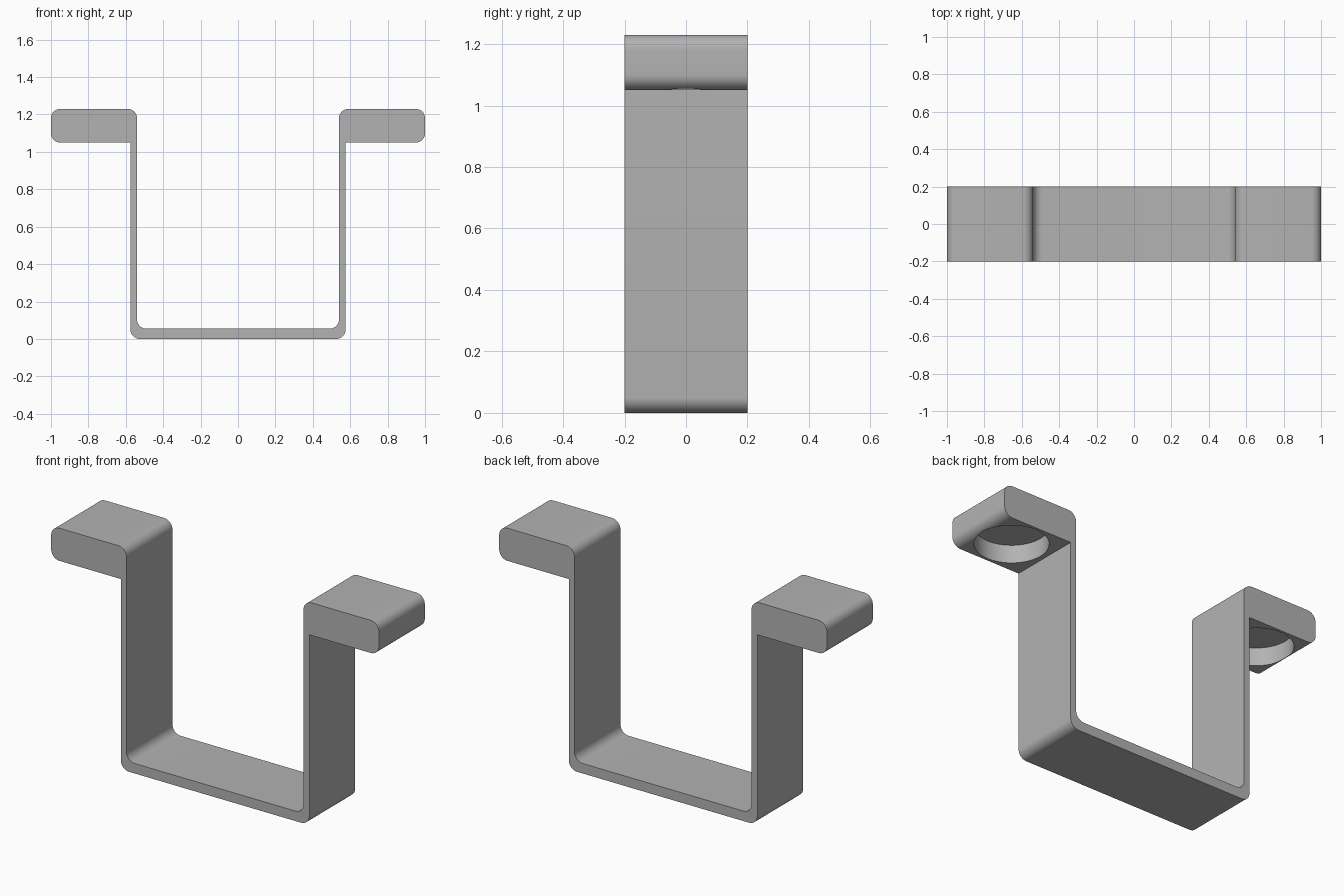
import bpy, bmesh, math
from mathutils import Vector

if "Cube" in bpy.data.objects:
    bpy.data.objects.remove(bpy.data.objects["Cube"], do_unlink=True)

DEPTH = 0.4
LEG_IN, LEG_OUT = 0.54, 0.575
PAD_LOW, PAD_TOP = 1.05, 1.23
FILLET = 0.05
HOLE_R, HOLE_DEPTH = 0.185, 0.1

grey = bpy.data.materials.new("matte grey")
grey.use_nodes = True
grey.diffuse_color = (0.45, 0.45, 0.45, 1)
grey.node_tree.nodes["Principled BSDF"].inputs["Base Color"].default_value = grey.diffuse_color


def rounded(corners, steps=10):
    """Round each right-angled corner of a closed outline by its radius."""
    points = []
    for i, (x, z, r) in enumerate(corners):
        here = Vector((x, z))
        if r == 0:
            points.append(here)
            continue
        before = (Vector(corners[i - 1][:2]) - here).normalized()
        after = (Vector(corners[(i + 1) % len(corners)][:2]) - here).normalized()
        centre = here + (before + after) * r
        for k in range(steps + 1):
            a = math.pi / 2 * k / steps
            points.append(centre - after * r * math.cos(a) - before * r * math.sin(a))
    return points


# Bracket: one rounded outline, mirrored in x and extruded along y
half = [(LEG_OUT, 0, FILLET), (LEG_OUT, PAD_LOW, 0), (1, PAD_LOW, FILLET),
        (1, PAD_TOP, FILLET), (LEG_IN, PAD_TOP, FILLET), (LEG_IN, 0.055, FILLET)]
outline = rounded(half + [(-x, z, r) for x, z, r in reversed(half)])

bm = bmesh.new()
face = bm.faces.new([bm.verts.new((p.x, -DEPTH / 2, p.y)) for p in outline])
extruded = bmesh.ops.extrude_face_region(bm, geom=[face])
moved = [v for v in extruded["geom"] if isinstance(v, bmesh.types.BMVert)]
bmesh.ops.translate(bm, verts=moved, vec=(0, DEPTH, 0))
bmesh.ops.recalc_face_normals(bm, faces=bm.faces)
mesh = bpy.data.meshes.new("bracket")
bm.to_mesh(mesh)
bm.free()
mesh.materials.append(grey)
bracket = bpy.data.objects.new("bracket", mesh)
bpy.context.collection.objects.link(bracket)

# Round blind recess under each pad
for side in (-1, 1):
    bpy.ops.mesh.primitive_cylinder_add(
        vertices=64, radius=HOLE_R, depth=HOLE_DEPTH * 2,
        location=(side * (LEG_OUT + 1) / 2, 0, PAD_LOW))
    cutter = bpy.context.object
    cutter.name = "recess_cutter"
    cutter.data.materials.append(grey)
    cutter.hide_render = True
    cut = bracket.modifiers.new("recess", "BOOLEAN")
    cut.operation = "DIFFERENCE"
    cut.solver = "EXACT"
    cut.object = cutter
    bpy.ops.object.select_all(action="DESELECT")
    bracket.select_set(True)
    bpy.context.view_layer.objects.active = bracket
    bpy.ops.object.modifier_apply(modifier=cut.name)
    bpy.data.objects.remove(cutter, do_unlink=True)

bpy.ops.object.shade_smooth_by_angle(angle=math.radians(30))
